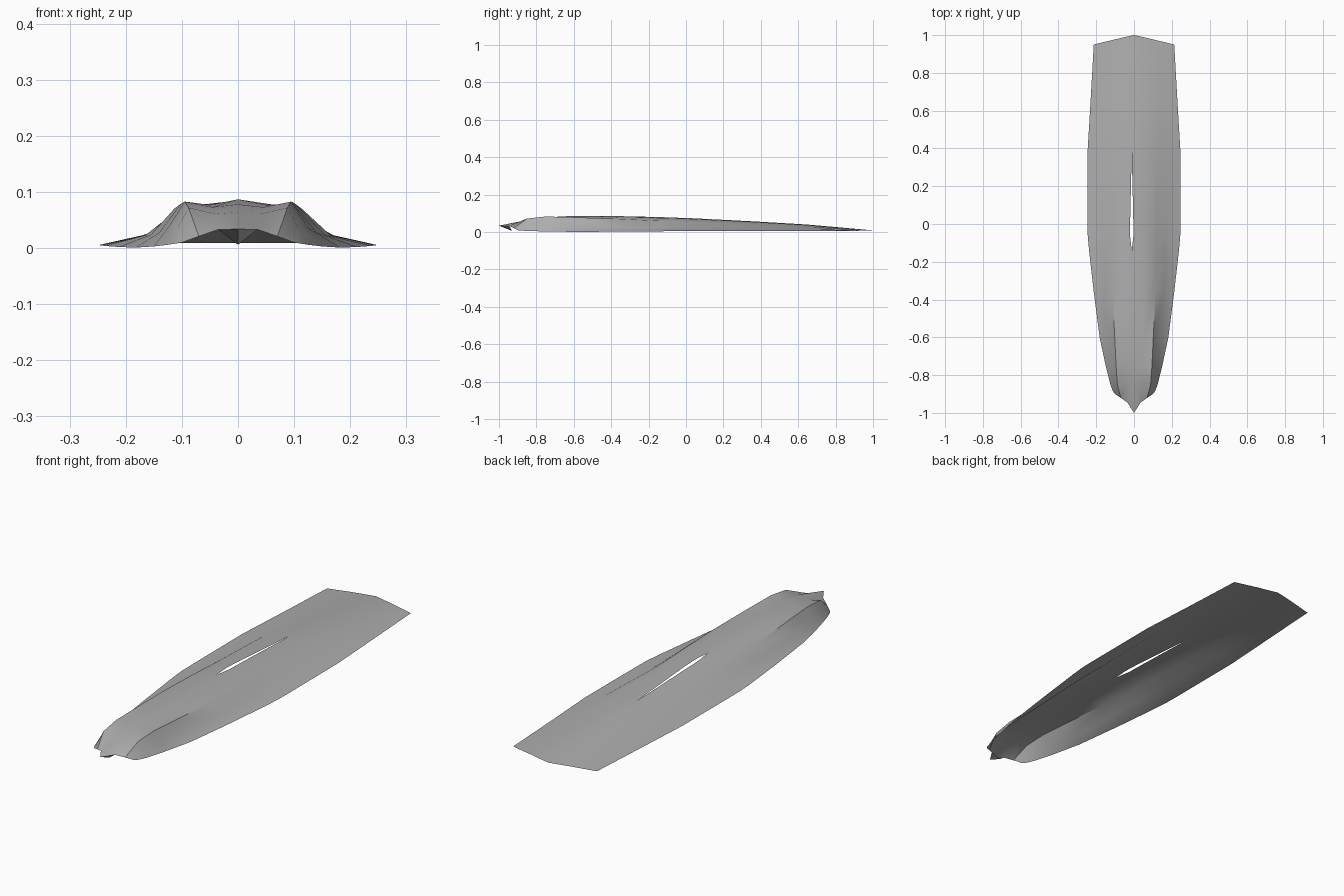
import bpy, bmesh

if "Cube" in bpy.data.objects:
    bpy.data.objects.remove(bpy.data.objects["Cube"])

gray = bpy.data.materials.new("plain gray")
gray.diffuse_color = (0.42, 0.42, 0.42, 1)
gray.use_nodes = True
gray.node_tree.nodes["Principled BSDF"].inputs["Base Color"].default_value = gray.diffuse_color

# Half cross-sections: y, then (x, z) for centre, groove, ridge, foot, edge
STATIONS = [
    (-0.85, (0, .064), (.04, .061), (.088, .072), (.108, .035), (.125, .006)),
    (-0.75, (0, .078), (.045, .073), (.095, .083), (.125, .036), (.15, .003)),
    (-0.60, (0, .087), (.05, .077), (.102, .079), (.14, .028), (.182, .001)),
    (-0.36, (0, .085), (.052, .079), (.114, .070), (.155, .024), (.213, .002)),
    (-0.14, (-.012, .080), (.055, .075), (.118, .060), (.165, .023), (.238, .004)),
    (-0.06, (-.012, .077), (.055, .073), (.118, .056), (.165, .022), (.245, .005)),
    (0.03, (-.012, .074), (.055, .070), (.118, .052), (.165, .022), (.246, .005)),
    (0.38, (-.012, .056), (.055, .053), (.118, .040), (.170, .023), (.246, .006)),
    (0.65, (0, .040), (.055, .037), (.115, .029), (.170, .017), (.230, .006)),
]
# Half width of the slot at the stations it crosses
SLOT = {-0.06: .009, 0.03: .008}
# Front rim and rear rim, centre to edge
FRONT = [(0, -1, .034), (.035, -.945, .033), (.07, -.92, .021), (.1, -.90, .010), (.112, -.885, .008)]
REAR = [(0, 1, .009), (.055, .988, .009), (.11, .975, .009), (.16, .963, .008), (.213, .95, .007)]


def half_rows(side):
    """Point rows of one half of the shell, front to back."""
    rows = [[(side * x, y, z) for x, y, z in FRONT]]
    for y, (cx, cz), *rest in STATIONS:
        row = [(cx + side * SLOT.get(y, 0), y, cz)]
        rows.append(row + [(side * x, y, z) for x, z in rest])
    rows.append([(side * x, y, z) for x, y, z in REAR])
    return rows


bm = bmesh.new()
for side in (1, -1):
    grid = [[bm.verts.new(p) for p in row] for row in half_rows(side)]
    for a, b in zip(grid, grid[1:]):
        for i in range(4):
            quad = (a[i], a[i + 1], b[i + 1], b[i])
            bm.faces.new(quad if side > 0 else quad[::-1])
    # Small keel face hanging below the nose
    keel = bm.verts.new((0, -.93, .006))
    tri = (grid[0][0], keel, grid[0][1])
    bm.faces.new(tri if side > 0 else tri[::-1])
bmesh.ops.remove_doubles(bm, verts=bm.verts, dist=0.0005)

mesh = bpy.data.meshes.new("hull_shell")
bm.to_mesh(mesh)
bm.free()
mesh.materials.append(gray)
shell = bpy.data.objects.new("hull_shell", mesh)
bpy.context.collection.objects.link(shell)
bpy.context.view_layer.objects.active = shell
shell.select_set(True)
bpy.ops.object.shade_smooth_by_angle(angle=0.6)
